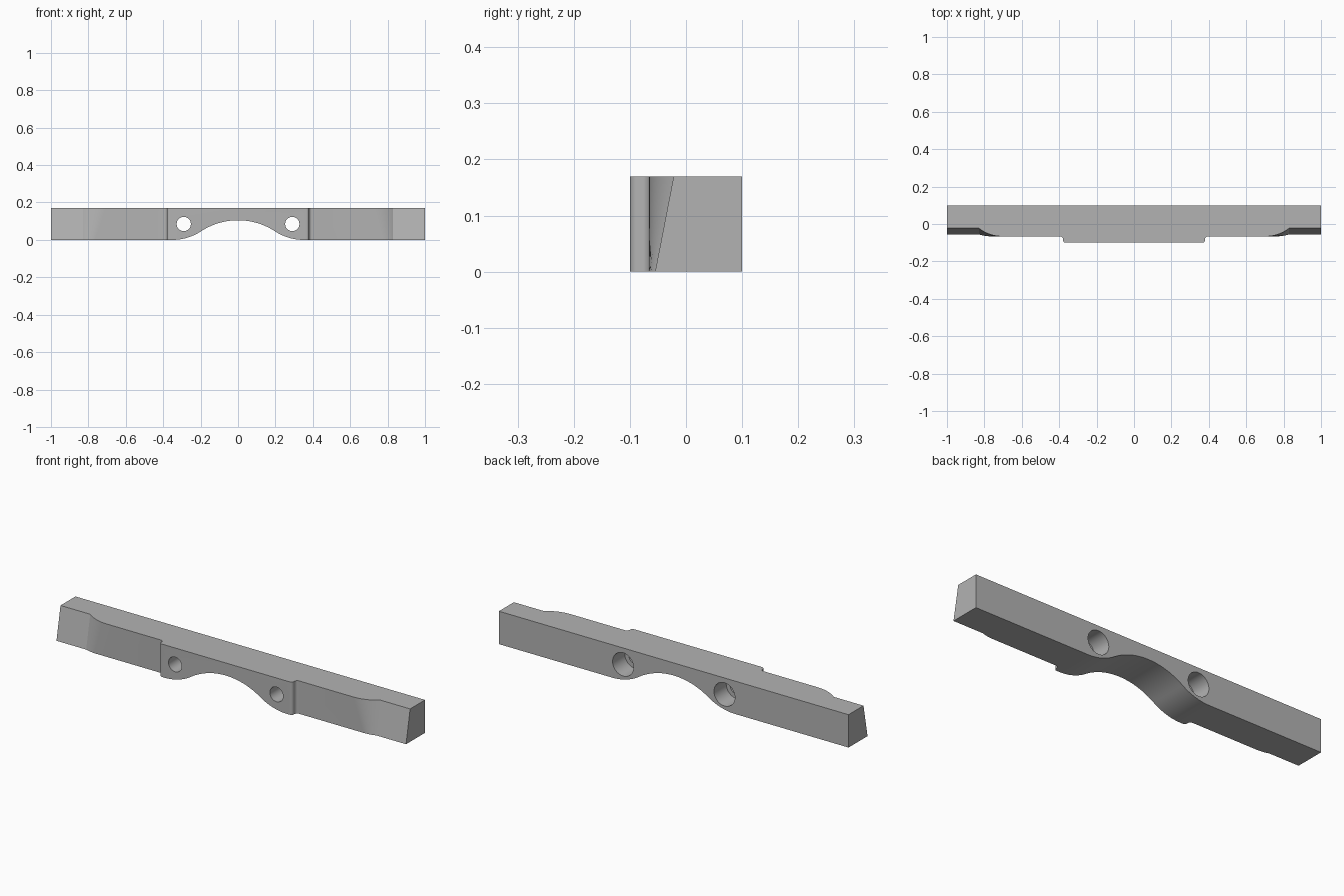
import bpy, bmesh, math
from mathutils import Matrix

cube = bpy.data.objects.get("Cube")
if cube:
    bpy.data.objects.remove(cube, do_unlink=True)

HEIGHT, BACK, PAD, FRONT = 0.17, 0.1, -0.1, -0.066
STEPS = 12

metal = bpy.data.materials.new("plain grey")
metal.use_nodes = True
GREY = (0.45, 0.45, 0.45, 1)
metal.diffuse_color = GREY
metal.node_tree.nodes["Principled BSDF"].inputs["Base Color"].default_value = GREY


def arc(cx, cy, r, start, end, steps=STEPS):
    angles = [math.radians(start + (end - start) * i / steps) for i in range(steps + 1)]
    return [(cx + r * math.cos(a), cy + r * math.sin(a)) for a in angles]


def mirrored(half):
    """Closed outline from a half running from the middle outwards."""
    return [(-x, y) for x, y in reversed(half)] + half


def loft(name, lower, upper):
    """Solid between two matching loops of 3D points."""
    bm = bmesh.new()
    a = [bm.verts.new(p) for p in lower]
    b = [bm.verts.new(p) for p in upper]
    bm.faces.new(a)
    bm.faces.new(b)
    for i in range(len(a)):
        j = (i + 1) % len(a)
        bm.faces.new((a[i], a[j], b[j], b[i]))
    bmesh.ops.recalc_face_normals(bm, faces=bm.faces)
    mesh = bpy.data.meshes.new(name)
    bm.to_mesh(mesh)
    bm.free()
    mesh.materials.append(metal)
    obj = bpy.data.objects.new(name, mesh)
    bpy.context.collection.objects.link(obj)
    return obj


def bar_outline(end_y, z):
    """Plan of the bar: raised pad, rounded step, tangent sweep to the end."""
    r, edge = 0.015, 0.38
    half = arc(edge - r, PAD + r, r, -90, 0, 6)
    half += arc(edge + r, FRONT - r, r, 180, 90, 6)
    radius, end_x = 0.2, 0.83
    sweep = math.degrees(math.acos(1 - (end_y - FRONT) / radius))
    start_x = end_x - radius * math.sin(math.radians(sweep))
    half += arc(start_x, FRONT + radius, radius, -90, sweep - 90)
    half += [(1, end_y), (1, BACK)]
    return [(x, y, z) for x, y in mirrored(half)]


def cylinder(name, x, radius, y0, y1):
    ring = arc(x, 0.085, radius, 0, 360, 48)[:-1]
    return loft(name, [(px, y0, pz) for px, pz in ring], [(px, y1, pz) for px, pz in ring])


# Bar with leaning recessed ends
bar = loft("mounting_bar", bar_outline(-0.055, 0), bar_outline(-0.022, HEIGHT))

# Arch underneath: crown arc running smoothly into two foot arcs
crown, foot, rise = 0.36, 0.28, 0.105
bend = math.degrees(math.acos(1 - rise / (crown + foot)))
span = (crown + foot) * math.sin(math.radians(bend))
half = arc(0, rise - crown, crown, 90, 90 - bend)[1:]
half += arc(span, foot, foot, 270 - bend, 270)[1:]
half += [(span, -0.1)]
outline = [(-x, z) for x, z in reversed(half)] + [(0, rise)] + half
cutters = [loft("arch_cutter", [(x, -0.2, z) for x, z in outline],
                [(x, 0.2, z) for x, z in outline])]

# Bolt holes with wide counterbores from the back
for side, x in (("left", 0.29), ("right", -0.29)):
    cutters.append(cylinder(side + "_bolt_hole_cutter", x, 0.038, -0.2, 0.05))
    cutters.append(cylinder(side + "_counterbore_cutter", x, 0.06, 0.0, 0.2))

for cutter in cutters:
    cut = bar.modifiers.new(cutter.name, "BOOLEAN")
    cut.operation, cut.solver, cut.object = "DIFFERENCE", "EXACT", cutter
    bpy.ops.object.select_all(action="DESELECT")
    bpy.context.view_layer.objects.active = bar
    bar.select_set(True)
    bpy.ops.object.modifier_apply(modifier=cut.name)
    bpy.data.objects.remove(cutter, do_unlink=True)

bpy.ops.object.shade_smooth_by_angle(angle=math.radians(20))
